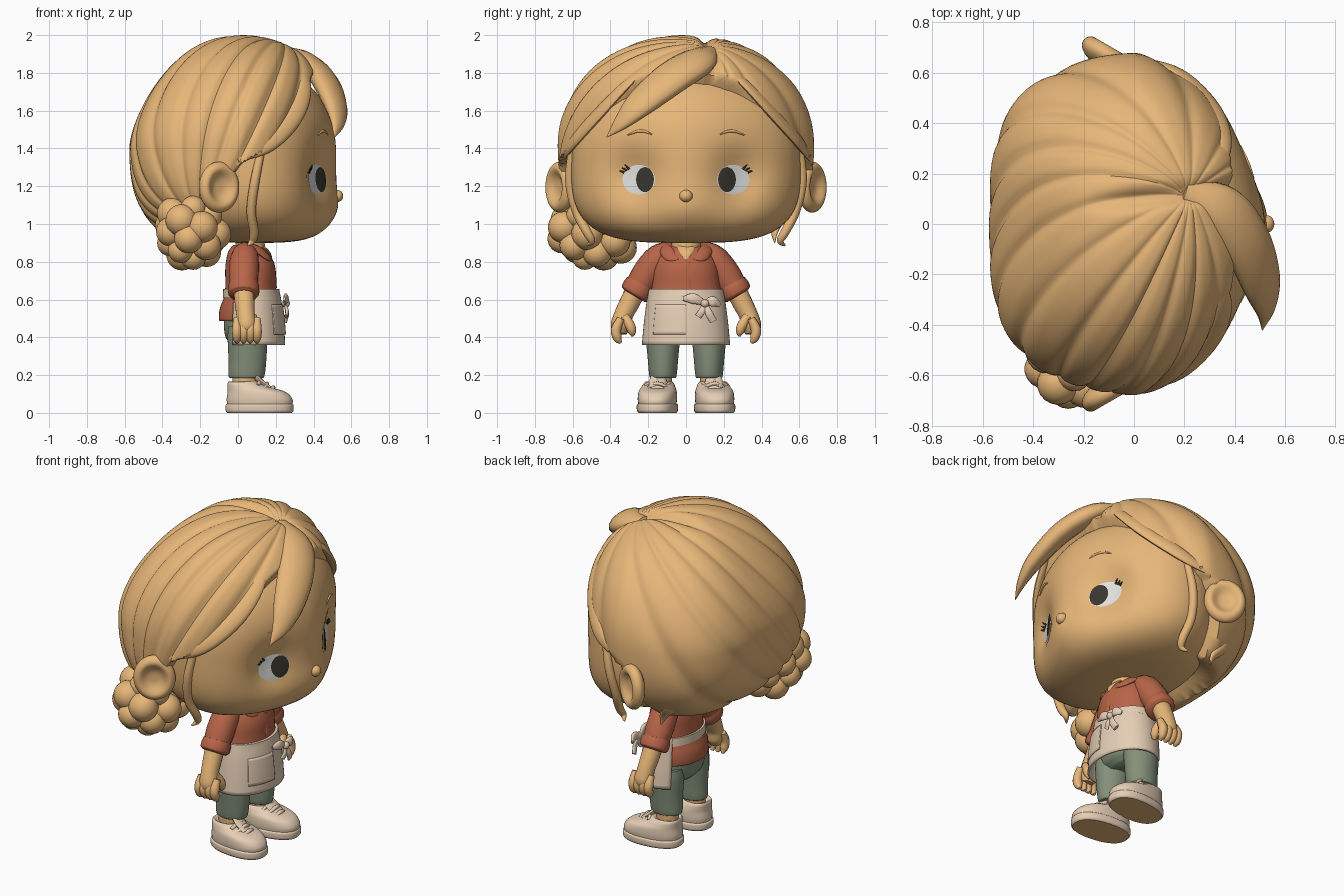
import bpy, bmesh, math
from math import sin, cos, pi, exp
from mathutils import Vector, Matrix
from mathutils.bvhtree import BVHTree

if "Cube" in bpy.data.objects:
    bpy.data.objects.remove(bpy.data.objects["Cube"])


def material(name, rgb):
    m = bpy.data.materials.new(name)
    m.use_nodes = True
    m.diffuse_color = (*rgb, 1)
    m.node_tree.nodes["Principled BSDF"].inputs["Base Color"].default_value = (*rgb, 1)
    return m


TAN = material("warm tan", (0.80, 0.47, 0.19))
RED = material("brick red", (0.48, 0.13, 0.065))
CREAM = material("cream", (0.79, 0.62, 0.465))
GREEN = material("sage green", (0.23, 0.28, 0.195))
WHITE = material("eye white", (0.76, 0.76, 0.75))
DARK = material("dark brown", (0.04, 0.037, 0.027))


def finish(name, bm, mat):
    bmesh.ops.recalc_face_normals(bm, faces=bm.faces)
    me = bpy.data.meshes.new(name)
    bm.to_mesh(me)
    bm.free()
    me.materials.append(mat)
    ob = bpy.data.objects.new(name, me)
    bpy.context.collection.objects.link(ob)
    bpy.ops.object.select_all(action='DESELECT')
    ob.select_set(True)
    bpy.context.view_layer.objects.active = ob
    bpy.ops.object.shade_smooth_by_angle(angle=math.radians(50))
    return ob


def bridge(bm, rings, loop=True):
    for a, b in zip(rings, rings[1:]):
        for i in range(len(a) if loop else len(a) - 1):
            j = (i + 1) % len(a)
            bm.faces.new((a[i], a[j], b[j], b[i]))


def spline(pts, n=6):
    """Catmull-Rom through points of any length."""
    pts = [Vector(p) for p in pts]
    ext = [pts[0] * 2 - pts[1]] + pts + [pts[-1] * 2 - pts[-2]]
    out = []
    for a, b, c, d in zip(ext, ext[1:], ext[2:], ext[3:]):
        for k in range(n):
            t = k / n
            out.append(0.5 * (2 * b + (c - a) * t + (2 * a - 5 * b + 4 * c - d) * t * t
                              + (3 * b - a - 3 * c + d) * t ** 3))
    return out + [pts[-1]]


def tube(name, pts, mat, flat=1.0, around=None, seg=14):
    """Tapered tube through (x, y, z, radius); flat thins it away from 'around'."""
    path = spline(pts)
    bm, rings = bmesh.new(), []
    for i, q in enumerate(path):
        p = q.xyz
        t = (path[min(i + 1, len(path) - 1)].xyz - path[max(i - 1, 0)].xyz).normalized()
        n = (p - around) if around else Vector((1, 0.02, 0.1))
        n = (n - t * n.dot(t)).normalized()
        s, r = t.cross(n), max(q.w, 0.002)
        rings.append([bm.verts.new(p + r * (s * cos(a) + n * flat * sin(a)))
                      for a in (2 * pi * k / seg for k in range(seg))])
    bridge(bm, rings)
    bm.faces.new(rings[0])
    bm.faces.new(rings[-1])
    return finish(name, bm, mat)


def loft(name, rows, mat, arc=pi, mid=0, y=0, seg=40, power=1.0, thick=0, turn=0):
    """Stacked ovals (z, centre x, half x, half y); arc below pi keeps only a part around mid."""
    bm, rings, full = bmesh.new(), [], arc >= pi
    rot = Matrix.Rotation(turn, 3, 'Z')
    soft = lambda v: math.copysign(abs(v) ** power, v)
    for z, cx, rx, ry in spline(rows, 5):
        angles = [mid - arc + 2 * arc * k / (seg if full else seg - 1) for k in range(seg)]
        rings.append([bm.verts.new(rot @ Vector((cx + rx * soft(cos(a)), ry * soft(sin(a)), z))
                                   + Vector((0, y, 0))) for a in angles])
    bridge(bm, rings, full)
    if full:
        bm.faces.new(rings[0])
        bm.faces.new(rings[-1])
    ob = finish(name, bm, mat)
    if thick:
        ob.modifiers.new("thickness", 'SOLIDIFY').thickness = thick
    return ob


def ball(name, loc, size, mat, rot=None, shape=None, seg=24):
    bm = bmesh.new()
    bmesh.ops.create_uvsphere(bm, u_segments=seg, v_segments=seg * 2 // 3, radius=1)
    for v in bm.verts:
        c = shape(v.co) if shape else v.co
        c = Vector([a * b for a, b in zip(c, size)])
        v.co = (rot @ c if rot else c) + Vector(loc)
    return finish(name, bm, mat)


# Head: rounded box with soft eye sockets and muzzle
HC = Vector((0.08, 0, 1.35))


def head_shape(d):
    e, c = (2.3, 0.48) if d.z > 0 else (3.4 + max(0, d.x), 0.45)
    q = 2 - 0.3 * max(0, d.x)
    rho = (abs(d.x / 0.44) ** q + abs(d.y / 0.61) ** q) ** (1 / q)
    p = d * (rho ** e + abs(d.z / c) ** e) ** (-1 / e)
    if p.x > 0:
        p.x -= 0.07 * exp(-((abs(p.y) - 0.28) / 0.13) ** 2 - ((p.z + 0.1) / 0.15) ** 2)
        p.x += 0.02 * exp(-(p.y / 0.15) ** 2 - ((p.z + 0.27) / 0.1) ** 2)
    return p


head = ball("head", HC, (1, 1, 1), TAN, shape=head_shape, seg=96)


def surface(ob):
    return BVHTree.FromPolygons([v.co.copy() for v in ob.data.vertices],
                                [p.vertices[:] for p in ob.data.polygons])


FACE = surface(head)


def on_face(y, z, lift=0.0, target=FACE):
    hit = target.ray_cast(Vector((2, y, z)), Vector((-1, 0, 0)))[0] or \
        FACE.ray_cast(Vector((2, y, z)), Vector((-1, 0, 0)))[0]
    return hit + Vector((lift, 0, 0))


def decal(name, y, z, ry, rz, mat, target, bulge):
    bm, rings = bmesh.new(), []
    for k in (1, 0.8, 0.6, 0.4, 0.2, 0.02):
        rings.append([bm.verts.new(on_face(y + ry * k * cos(a), z + rz * k * sin(a),
                                           0.003 + bulge * (1 - k * k), target))
                      for a in (2 * pi * i / 32 for i in range(32))])
    bridge(bm, rings)
    bm.faces.new(rings[-1])
    return finish(name, bm, mat)


ball("nose", (0.525, 0, 1.148), (0.032, 0.035, 0.032), TAN)

# Hair shell: strands run from the parting to the side bun
HAIR = Vector((0.02, 0, 1.4))
start, end = Vector((0.34, 0.2, 0.92)), Vector((-0.3, -0.75, -0.59))
axis, bend = (start - end) / 2, (start + end) / 2
spin = axis.to_track_quat('Z', 'Y').to_matrix()
HAIRLINE = [(0.9, -0.16), (1.2, -0.08), (1.31, 0.0), (1.4, 0.165), (1.6, 0.32), (1.81, 0.4), (2.1, 0.56)]


def hairline(z):
    for (z0, x0), (z1, x1) in zip(HAIRLINE, HAIRLINE[1:]):
        if z <= z1:
            return x0 + (x1 - x0) * (z - z0) / (z1 - z0)


def hair_volume(d):
    e, h = (2.1 + 0.45 * d.x, 0.6) if d.z > 0 else (2.6, 0.55)
    q = 2 + 1.0 * max(0, -d.x)
    rho = (abs(d.x / (0.5 if d.x > 0 else 0.595)) ** q + abs(d.y / (0.68 - 0.14 * max(0, d.x))) ** q) ** (1 / q)
    return d * (rho ** e + abs(d.z / h) ** e) ** (-1 / e)


def hair_shape(c):
    phi, pole = math.atan2(c.y, c.x), math.hypot(c.x, c.y)
    p = hair_volume(((spin @ c) * axis.length + bend).normalized())
    p *= 1 - 0.042 * pole * (1 - abs(sin(9 * phi + 0.9 * sin(3 * phi)))) ** 1.7
    w = p + HAIR
    if w.z > 1.7 and w.x > -0.2:
        p *= 1 - 0.06 * exp(-((w.y - 0.1 - 0.12 * w.x) / 0.04) ** 2) * min(1, (w.x + 0.2) * 5)
    t = max(0, min(1, max((w.x - hairline(w.z)) / 0.045, (0.95 - w.z) / 0.04)))
    return p * (1 - 0.28 * t * t * (3 - 2 * t))


ball("hair_shell", HAIR, (1, 1, 1), TAN, shape=hair_shape, seg=210)
tube("swept_fringe", [(0.2, 0.13, 1.92, 0.04), (0.35, 0.06, 1.86, 0.1), (0.45, -0.08, 1.77, 0.11),
                      (0.51, -0.24, 1.64, 0.09), (0.525, -0.34, 1.54, 0.05), (0.51, -0.42, 1.46, 0.003)],
     TAN, 0.55, HC)
tube("nape_lock", [(-0.25, 0.52, 1.2, 0.05), (-0.24, 0.5, 1.05, 0.045), (-0.18, 0.47, 0.96, 0.025),
                   (-0.16, 0.47, 0.9, 0.003)], TAN, 0.6, HC)

# Bun: cluster of curls
for i in range(24):
    h = 1 - 2 * (i + 0.5) / 24
    r, a, size = math.sqrt(1 - h * h), i * 2.4, 0.077 + 0.009 * sin(i * 2.1)
    ball(f"bun_curl_{i + 1}", (-0.245 + 0.13 * r * cos(a), -0.485 + 0.18 * r * sin(a), 0.965 + 0.145 * h),
         (size, size, size), TAN, seg=18)
ball("bun_core", (-0.245, -0.49, 0.965), (0.14, 0.18, 0.15), TAN)


def ear_shape(c):
    dent = exp(-((c.x ** 2 + c.y ** 2) / 0.4) ** 2) if c.z > 0 else 0
    return Vector((c.x, c.y, c.z - 0.95 * dent * c.z))


# Mirrored parts
for s, side in ((1, "left"), (-1, "right")):
    def limb(part, pts, mat, **kw):
        return tube(f"{side}_{part}", [(x, y * s, z, r) for x, y, z, r in pts], mat, **kw)

    # Hair at the temples, following the shell
    edge = []
    for x, y, z, r in ((0.34, 0.2, 1.85, 0.01), (0.345, 0.32, 1.72, 0.04), (0.285, 0.44, 1.57, 0.05),
                       (0.16, 0.56, 1.43, 0.045), (0.0, 0.64, 1.34, 0.015)):
        p = HAIR + hair_volume((Vector((x, y, z)) - HAIR).normalized()) * 0.975
        edge.append((*p, r))
    limb("hairline_lock", edge, TAN, flat=0.45, around=HC)
    limb("tendril", [(0.13, 0.6, 1.42, 0.02), (0.09, 0.615, 1.23, 0.025), (0.07, 0.58, 1.07, 0.025),
                     (0.085, 0.525, 0.96, 0.024), (0.075, 0.5, 0.91, 0.018), (0.05, 0.525, 0.885, 0.004)], TAN)

    # Ear
    n = Vector((0.5, 0.866 * s, 0))
    w = Vector((-0.866, 0.5 * s, 0))
    frame = Matrix((w, Vector((0, 0, 1)), n)).transposed()
    ball(f"{side}_ear", (-0.1, 0.668 * s, 1.195), (0.118, 0.135, 0.06), TAN, frame, ear_shape, 40)

    # Eye, lashes and brow
    eye = decal(f"{side}_eye", 0.25 * s, 1.235, 0.086, 0.078, WHITE, FACE, 0.012)
    decal(f"{side}_pupil", 0.217 * s, 1.235, 0.047, 0.066, DARK, surface(eye), 0.002)
    for k in range(3):
        y, z = 0.3 + 0.014 * k, 1.29 - 0.008 * k
        a, b = on_face(y * s, z, 0.004), on_face((y + 0.024) * s, z + 0.024 - 0.008 * k, 0.012)
        tube(f"{side}_lash_{k + 1}", [(*a, 0.007), (*b, 0.002)], DARK, seg=8)
    limb("brow", [(on_face(y, z).x, y, z, r) for y, z, r in
                  ((0.18, 1.475, 0.003), (0.22, 1.49, 0.007), (0.26, 1.49, 0.007), (0.31, 1.47, 0.003))], TAN)

    # Sleeve, cuff, forearm and hand
    limb("sleeve", [(0.04, 0.06, 0.86, 0.05), (0.035, 0.14, 0.82, 0.075), (0.03, 0.21, 0.73, 0.08),
                    (0.03, 0.262, 0.64, 0.072)], RED)
    limb("cuff", [(0.03, 0.24, 0.685, 0.078), (0.03, 0.253, 0.66, 0.084), (0.03, 0.268, 0.632, 0.082),
                  (0.03, 0.275, 0.62, 0.066)], RED)
    limb("forearm", [(0.03, 0.26, 0.66, 0.055), (0.035, 0.3, 0.58, 0.053), (0.04, 0.33, 0.52, 0.05),
                     (0.045, 0.345, 0.46, 0.054), (0.05, 0.35, 0.42, 0.035)], TAN)
    for k in range(4):
        x = -0.005 + 0.035 * k
        limb(f"finger_{k + 1}", [(x, 0.345, 0.5, 0.02), (x, 0.37, 0.44, 0.027),
                                 (x, 0.362, 0.395, 0.023), (x, 0.345, 0.37, 0.008)], TAN, seg=10)
    limb("thumb", [(0.075, 0.325, 0.51, 0.025), (0.09, 0.295, 0.46, 0.026), (0.09, 0.285, 0.425, 0.02),
                   (0.09, 0.285, 0.405, 0.005)], TAN, seg=10)

    # Collar flap
    limb("collar", [(0.03, 0.12, 0.885, 0.03), (0.1, 0.11, 0.865, 0.034), (0.15, 0.08, 0.83, 0.034),
                    (0.175, 0.04, 0.815, 0.008)], RED, flat=0.4, around=Vector((0.04, 0, 0.7)))

    # Leg, ankle and shoe
    loft(f"{side}_trouser_leg", [(0.185, 0.045, 0.08, 0.062), (0.195, 0.045, 0.095, 0.072), (0.28, 0.05, 0.1, 0.08),
                                 (0.4, 0.05, 0.105, 0.09), (0.46, 0.05, 0.1, 0.085)], GREEN, y=0.122 * s)
    loft(f"{side}_ankle", [(0.1, 0.035, 0.065, 0.055), (0.22, 0.035, 0.065, 0.055)], TAN, y=0.13 * s)
    yaw = 0.1 * s
    loft(f"{side}_shoe", [(0.03, 0.115, 0.17, 0.096), (0.07, 0.115, 0.175, 0.102), (0.11, 0.1, 0.155, 0.1),
                          (0.135, 0.06, 0.115, 0.09), (0.155, 0.035, 0.09, 0.08), (0.165, 0.03, 0.078, 0.068),
                          (0.15, 0.025, 0.055, 0.05)], CREAM, y=0.14 * s, power=0.85, turn=yaw)
    sole = loft(f"{side}_sole", [(0, 0.115, 0.172, 0.098), (0.012, 0.115, 0.18, 0.106), (0.04, 0.115, 0.18, 0.107),
                                 (0.048, 0.115, 0.172, 0.1)], CREAM, y=0.14 * s, power=0.85, turn=yaw)
    sole.data.materials.append(TAN)
    for f in sole.data.polygons:
        f.material_index = int(f.normal.z < -0.9)
    limb("shoe_tongue", [(0.17, 0.155, 0.125, 0.04), (0.13, 0.15, 0.155, 0.045), (0.1, 0.147, 0.185, 0.042),
                         (0.09, 0.146, 0.195, 0.03)], CREAM, flat=0.35)
    for k in range(3):
        x, z = 0.12 + 0.033 * k, 0.174 - 0.02 * k
        limb(f"lace_{k + 1}", [(x - 0.015, 0.085, z - 0.03, 0.01), (x, 0.15, z, 0.012),
                               (x - 0.015, 0.215, z - 0.03, 0.01)], CREAM, seg=8)

# Neck, shirt and trousers
loft("neck", [(0.82, 0.06, 0.075, 0.065), (0.86, 0.066, 0.078, 0.075), (0.95, 0.06, 0.075, 0.08)], TAN)
loft("shirt", [(0.5, 0.05, 0.13, 0.175), (0.49, 0.05, 0.15, 0.19), (0.55, 0.055, 0.152, 0.195),
               (0.62, 0.066, 0.138, 0.188), (0.68, 0.067, 0.134, 0.18), (0.77, 0.065, 0.132, 0.17),
               (0.85, 0.055, 0.108, 0.135), (0.89, 0.045, 0.07, 0.08)], RED)
tube("open_neckline", [(0.115, 0, 0.89, 0.05), (0.163, 0, 0.85, 0.034), (0.184, 0, 0.805, 0.003)], TAN, 0.2)
tube("placket", [(0.185, 0.005, 0.8, 0.02), (0.194, 0.005, 0.75, 0.02), (0.2, 0.005, 0.66, 0.02)], RED, 0.3)
loft("trouser_hips", [(0.36, 0.05, 0.08, 0.11), (0.4, 0.05, 0.115, 0.17), (0.47, 0.05, 0.125, 0.185),
                      (0.56, 0.05, 0.12, 0.175)], GREEN)

# Apron with band, pocket and bow
loft("apron", [(0.655, 0.068, 0.15, 0.195), (0.58, 0.07, 0.162, 0.21), (0.47, 0.072, 0.172, 0.224),
               (0.36, 0.075, 0.175, 0.234)], CREAM, arc=2.2, thick=0.012)
loft("apron_band", [(0.655, 0.07, 0.149, 0.197), (0.607, 0.072, 0.152, 0.206)], CREAM, thick=0.008)
loft("apron_pocket", [(0.575, 0.073, 0.165, 0.214), (0.5, 0.074, 0.173, 0.224), (0.415, 0.076, 0.178, 0.232)],
     CREAM, arc=0.42, mid=-0.43, thick=0.009)
BOW = [("loop_left", [(0.24, 0.1, 0.58, 0.012), (0.255, 0.14, 0.59, 0.028), (0.24, 0.18, 0.57, 0.012)]),
       ("loop_right", [(0.245, 0.1, 0.58, 0.012), (0.255, 0.04, 0.605, 0.028), (0.245, -0.015, 0.605, 0.012)]),
       ("tail_long", [(0.245, 0.1, 0.58, 0.012), (0.26, 0.12, 0.53, 0.02), (0.25, 0.145, 0.485, 0.02)]),
       ("tail_short", [(0.245, 0.1, 0.58, 0.012), (0.26, 0.085, 0.54, 0.018), (0.255, 0.065, 0.51, 0.018)])]
for part, pts in BOW:
    tube("bow_" + part, pts, CREAM, 0.5)
ball("bow_knot", (0.255, 0.1, 0.58), (0.02, 0.022, 0.022), CREAM)
